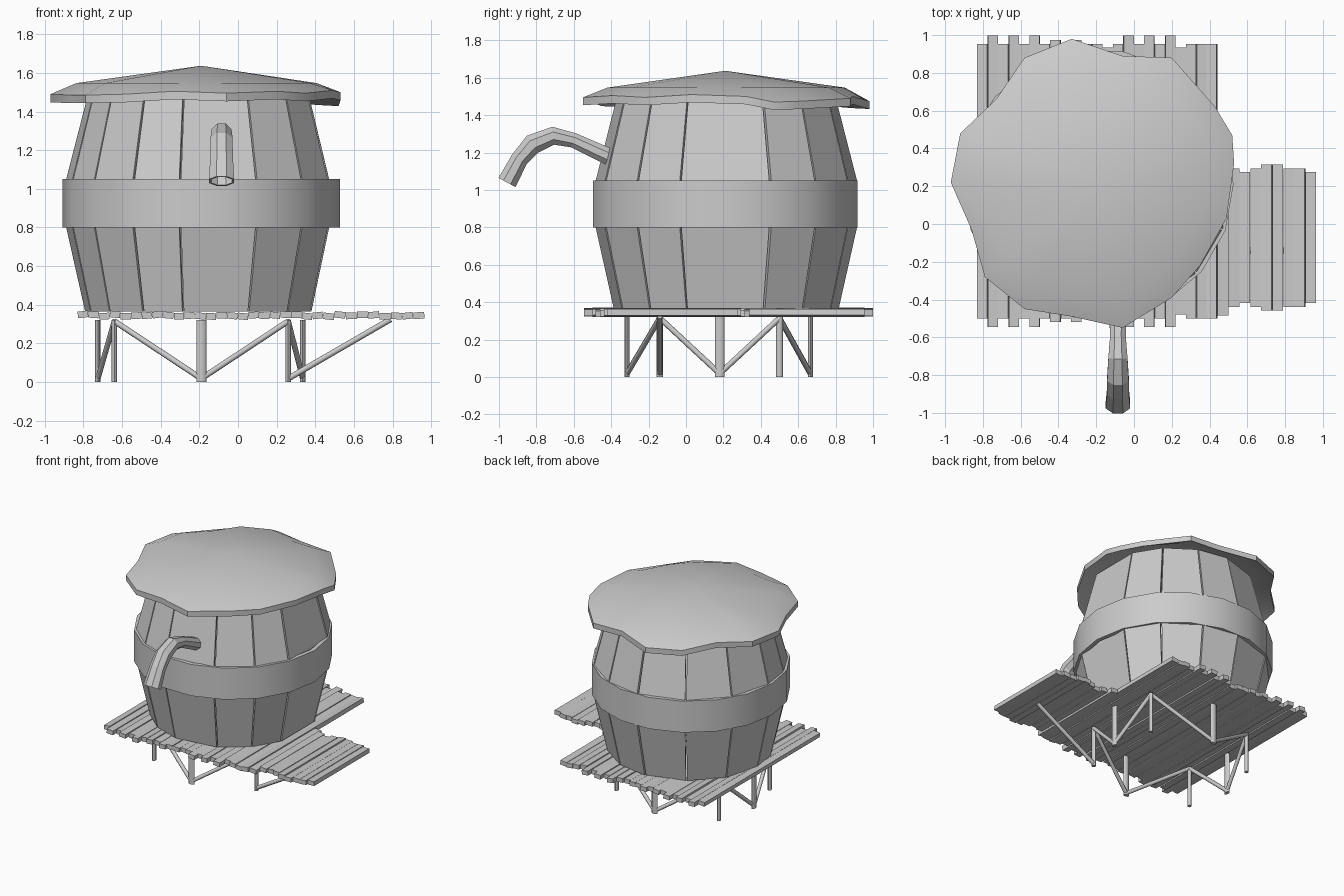
import bpy, bmesh, random
from math import cos, sin, radians, pi
from mathutils import Vector, Matrix

if "Cube" in bpy.data.objects:
    bpy.data.objects.remove(bpy.data.objects["Cube"])

random.seed(4)
CX, CY = -0.19, 0.21


def finish(bm, name, smooth=None):
    bmesh.ops.recalc_face_normals(bm, faces=bm.faces)
    me = bpy.data.meshes.new(name)
    bm.to_mesh(me)
    bm.free()
    ob = bpy.data.objects.new(name, me)
    bpy.context.collection.objects.link(ob)
    if smooth:
        bpy.ops.object.select_all(action='DESELECT')
        ob.select_set(True)
        bpy.context.view_layer.objects.active = ob
        bpy.ops.object.shade_smooth_by_angle(angle=radians(smooth))
    return ob


def polar(a, r, z):
    return Vector((CX + r * cos(a), CY + r * sin(a), z))


def bridge(bm, a, b):
    n = len(a)
    for i in range(n):
        bm.faces.new((a[i], a[(i + 1) % n], b[(i + 1) % n], b[i]))


# barrel staves of uneven width, each a closed curved board
cuts = [-142, -120, -99, -66, -42, -20, 20, 43, 68, 92, 122, 150, 178, 198, 218]
profile = [(0.365, 0.605), (0.80, 0.703), (1.05, 0.703), (1.49, 0.59)]
bm = bmesh.new()
for a0, a1 in zip(cuts, cuts[1:]):
    a0, a1 = radians(a0 + 0.4), radians(a1 - 0.4)
    dr = random.uniform(-0.006, 0.004)
    rings = []
    for z, r in profile:
        r += dr
        rings.append([bm.verts.new(polar(a, q, z)) for a, q in
                      ((a0, r), (a1, r), (a1, r - 0.04), (a0, r - 0.04))])
    for lo, hi in zip(rings, rings[1:]):
        bridge(bm, lo, hi)
    bm.faces.new(rings[0])
    bm.faces.new(rings[-1])
finish(bm, "barrel_staves")

# wide hoop around the barrel
bm = bmesh.new()
rings = [[bm.verts.new(polar(2 * pi * i / 18, r, z)) for i in range(18)]
         for r, z in ((0.717, 0.80), (0.717, 1.05), (0.685, 1.05), (0.685, 0.80))]
for i in range(4):
    bridge(bm, rings[i], rings[(i + 1) % 4])
finish(bm, "barrel_hoop", 40)

# floppy lid: ragged outline (x, y, rim height), shallow cone with a drooping edge
rim = [(-0.33, 0.98, 1.475), (-0.06, 0.89, 1.50), (0.20, 0.88, 1.49), (0.43, 0.62, 1.475),
       (0.52, 0.47, 1.47), (0.53, 0.32, 1.50), (0.49, 0.03, 1.51), (0.35, -0.22, 1.495),
       (0.20, -0.39, 1.505), (-0.06, -0.55, 1.495), (-0.33, -0.49, 1.505), (-0.58, -0.45, 1.49),
       (-0.79, -0.28, 1.485), (-0.86, -0.03, 1.485), (-0.97, 0.22, 1.49), (-0.92, 0.48, 1.49),
       (-0.73, 0.66, 1.50), (-0.58, 0.88, 1.48)]
bm = bmesh.new()
n = len(rim)
layers = []
for dz in (0, -0.042):
    peak = bm.verts.new((CX, CY, 1.637 + dz))
    inner = [bm.verts.new((CX + (x - CX) * 0.83, CY + (y - CY) * 0.83, 1.547 + dz))
             for x, y, z in rim]
    outer = [bm.verts.new((x, y, z + dz)) for x, y, z in rim]
    for i in range(n):
        bm.faces.new((peak, inner[i], inner[(i + 1) % n]))
    bridge(bm, inner, outer)
    layers.append(outer)
bridge(bm, *layers)
finish(bm, "lid", 35)

# curved spout, eight-sided and open at the mouth: (y, z, radius)
path = [(-0.38, 1.165, 0.052), (-0.46, 1.20, 0.050), (-0.60, 1.265, 0.045), (-0.71, 1.29, 0.055),
        (-0.82, 1.245, 0.062), (-0.89, 1.165, 0.063), (-0.957, 1.04, 0.07)]
bm = bmesh.new()
pts = [Vector((-0.085, y, z)) for y, z, r in path]
rings = []
for wall in (0, 0.012):
    tube = []
    for i, p in enumerate(pts):
        t = (pts[min(i + 1, len(pts) - 1)] - pts[max(i - 1, 0)]).normalized()
        side = Vector((1, 0, 0))
        up = t.cross(side)
        flat = 0.8 if i > 4 else 0.95
        r = path[i][2] - wall
        tube.append([bm.verts.new(p + side * r * cos(a) + up * r * flat * sin(a))
                     for a in [(k + 0.5) * pi / 4 for k in range(8)]])
    for a, b in zip(tube, tube[1:]):
        bridge(bm, a, b)
    rings.append(tube)
bridge(bm, rings[0][-1], rings[1][-1])
bridge(bm, rings[0][0], rings[1][0])
finish(bm, "spout")


# plank decks
def deck(name, x0, x1, count, yc, half):
    bm = bmesh.new()
    w = (x1 - x0) / count
    for i in range(count):
        h = half + random.choice((-0.02, 0, 0, 0.01, 0.02, 0.045))
        m = (Matrix.Translation((x0 + (i + 0.5) * w, yc, 0.345 + random.uniform(-0.006, 0.006)))
             @ Matrix.Rotation(random.uniform(-0.12, 0.12), 4, 'Y')
             @ Matrix.Diagonal((w * 0.97, 2 * h, 0.034, 1)))
        bmesh.ops.create_cube(bm, size=1, matrix=m)
    finish(bm, name)


deck("main_deck_planks", -0.83, 0.44, 23, 0.227, 0.727)
deck("side_deck_planks", 0.44, 0.965, 9, -0.072, 0.367)


# support posts and zigzag braces
def strut(bm, a, b, rx, ry):
    a, b = Vector(a), Vector(b)
    d = b - a
    m = (Matrix.Translation((a + b) / 2) @ d.to_track_quat('Z', 'Y').to_matrix().to_4x4()
         @ Matrix.Diagonal((rx, ry, 1, 1)))
    bmesh.ops.create_cone(bm, cap_ends=True, segments=8, radius1=1, radius2=1,
                          depth=d.length, matrix=m)


posts = bmesh.new()
braces = bmesh.new()
feet = [(0.335, 0.18), (0.26, 0.50), (-0.19, 0.665), (-0.64, 0.50),
        (-0.725, 0.18), (-0.64, -0.14), (-0.19, -0.315), (0.26, -0.14)]
for i, (x, y) in enumerate(feet):
    rx, ry = ((0.014, 0.026), (0.014, 0.018), (0.026, 0.014), (0.014, 0.018))[i % 4]
    bmesh.ops.create_cone(posts, cap_ends=True, segments=8, radius1=1, radius2=1, depth=0.322,
                          matrix=Matrix.Translation((x, y, 0.169)) @ Matrix.Diagonal((rx, ry, 1, 1)))
    if i % 2 == 0:
        for j in (i - 1, (i + 1) % 8):
            strut(braces, (x, y, 0.018), (*feet[j], 0.315), 0.015, 0.015)
strut(braces, (0.26, -0.14, 0.018), (0.79, -0.14, 0.325), 0.015, 0.015)
foot = posts
bmesh.ops.translate(posts, verts=posts.verts, vec=(0, 0, -0.008))
finish(posts, "support_posts", 50)
finish(braces, "support_braces", 50)
